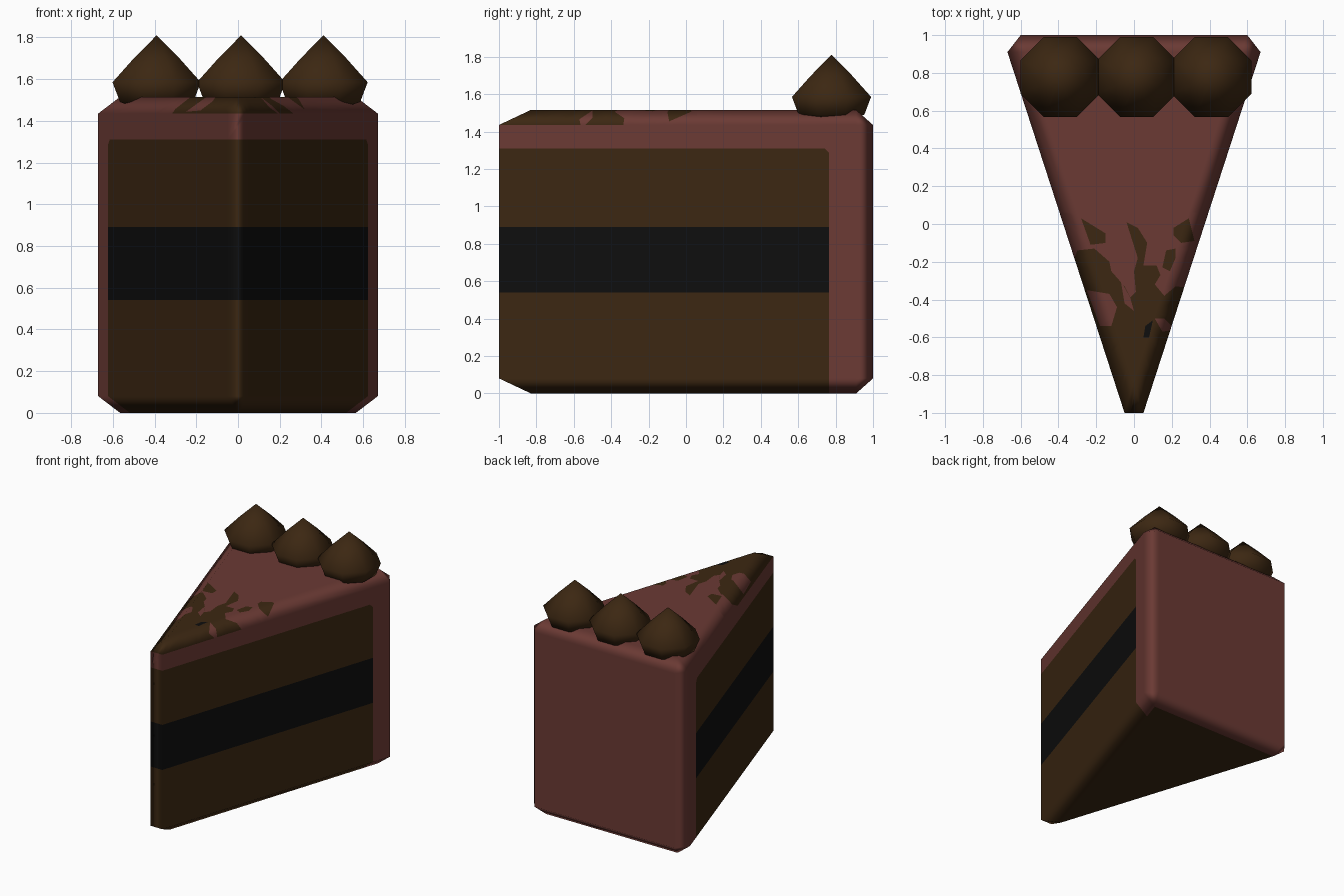
import bpy, bmesh, math
from mathutils import Vector

if "Cube" in bpy.data.objects:
    bpy.data.objects.remove(bpy.data.objects["Cube"])

def material(name, rgb):
    m = bpy.data.materials.new(name)
    m.diffuse_color = (*rgb, 1)
    m.use_nodes = True
    m.node_tree.nodes["Principled BSDF"].inputs["Base Color"].default_value = m.diffuse_color
    return m

FROSTING = material("frosting_pink_brown", (0.147, 0.0423, 0.0343))
SPONGE = material("sponge_brown", (0.045, 0.0203, 0.006))
FILLING = material("filling_black", (0.0044, 0.0044, 0.0044))

TOP, RIM, LOW = 1.515, 1.435, 0.08      # heights of the slice and its bevels
BACK = 0.765                            # where the back frosting starts

# Chocolate swirls on top, as outlines seen from above
SWIRLS = [
    [(-.30, -.14), (-.21, -.13), (-.13, -.20), (-.12, -.25), (-.05, -.33), (-.02, -.39),
     (.01, -.36), (0, -.25), (.02, -.18), (-.04, .01), (.02, -.02), (.07, -.10),
     (.05, -.22), (.12, -.22), (.14, -.27), (.11, -.32), (.16, -.38), (.22, -.33),
     (.31, -.34), (.20, -1.1), (-.20, -1.1), (-.36, -.30)],
    [(-.28, .03), (-.15, -.05), (-.15, -.10), (-.23, -.11)],
    [(.29, .03), (.21, -.02), (.21, -.06), (.25, -.10), (.32, -.09)],
    [(.17, -.14), (.22, -.13), (.22, -.18), (.19, -.25), (.15, -.23)],
]
GAPS = [
    [(-.25, -.35), (-.13, -.37), (-.09, -.44), (-.12, -.54), (-.18, -.54)],
    [(-.07, -.30), (-.02, -.39), (0, -.46), (-.05, -.42)],
    [(.11, -.50), (.16, -.50), (.22, -.56), (.15, -.57)],
]
SPECK = [[(.06, -.54), (.10, -.51), (.08, -.60), (.05, -.60)]]


def edges_of(poly):
    return zip(poly, poly[1:] + poly[:1])


def inside(p, polys):
    for poly in polys:
        hit = False
        for (ax, ay), (bx, by) in edges_of(poly):
            if (ay > p.y) != (by > p.y) and p.x < ax + (p.y - ay) * (bx - ax) / (by - ay):
                hit = not hit
        if hit:
            return True
    return False


def cut(bm, co, no, test=lambda c: True):
    faces = [f for f in bm.faces if test(f.calc_center_median())]
    geom = set(faces)
    for f in faces:
        geom.update(f.edges)
        geom.update(f.verts)
    bmesh.ops.bisect_plane(bm, geom=list(geom), dist=1e-5, plane_co=co,
                           plane_no=Vector(no).normalized())


def finish(bm, name, mats):
    me = bpy.data.meshes.new(name)
    bm.to_mesh(me)
    bm.free()
    for m in mats:
        me.materials.append(m)
    for p in me.polygons:
        p.use_smooth = True
    ob = bpy.data.objects.new(name, me)
    bpy.context.collection.objects.link(ob)
    return ob


# Slice: bevelled wedge made as the hull of four rings
bm = bmesh.new()
for s in (-1, 1):
    for z in (LOW, RIM):
        for x, y in ((.05, -1), (.67, .91), (.60, 1)):
            bm.verts.new((s * x, y, z))
    for z in (0, TOP):
        bm.verts.new((s * .565, .91, z))
for z in (0, TOP):
    bm.verts.new((0, -.83, z))
bmesh.ops.convex_hull(bm, input=bm.verts[:])
bmesh.ops.dissolve_limit(bm, angle_limit=math.radians(3), verts=bm.verts[:], edges=bm.edges[:])
bmesh.ops.recalc_face_normals(bm, faces=bm.faces[:])

# Cut the layers, the back frosting and its clipped corner
for z in (.54, .89, 1.31):
    cut(bm, (0, 0, z), (0, 0, 1))
cut(bm, (0, BACK, 0), (0, 1, 0))
cut(bm, (0, BACK, 1.285), (0, 1, 1), lambda c: c.y < BACK and .89 < c.z < 1.31)

# Cut the swirl outlines into the front part of the top
cut(bm, (0, .06, 0), (0, 1, 0), lambda c: c.z > RIM)
for poly in SWIRLS + GAPS + SPECK:
    for (ax, ay), (bx, by) in edges_of(poly):
        cut(bm, (ax, ay, 0), (by - ay, ax - bx, 0), lambda c: c.z > RIM + .001 and c.y < .06)

# Colour by place: 0 frosting, 1 sponge, 2 filling
for f in bm.faces:
    c = f.calc_center_median()
    if c.z < .001:
        f.material_index = 1
    elif c.z > RIM + .001:
        if inside(c, SPECK):
            f.material_index = 2
        elif inside(c, SWIRLS) and not inside(c, GAPS):
            f.material_index = 1
    elif c.y < BACK and c.z < 1.31 and c.y + c.z < BACK + 1.285:
        f.material_index = 2 if .54 < c.z < .89 else 1
cake = finish(bm, "cake_slice", [FROSTING, SPONGE, FILLING])


# Keep the big faces flat and let only the bevels shade round
def soft_normal(p):
    if p.y > .95:
        h = Vector((0, 1, 0))
    else:
        h = Vector((.951 * max(-1, min(1, p.x / .05)), -.309, 0))
    up = max(0, min(1, (p.z - RIM) / (TOP - RIM)))
    down = max(0, min(1, (LOW - p.z) / LOW))
    return (h * (1 - up - down) + Vector((0, 0, up - down))).normalized()


cake.data.normals_split_custom_set_from_vertices([soft_normal(v.co) for v in cake.data.vertices])

# Cream peaks: eight-sided drops along the back
for i, x in enumerate((-.39, .015, .41)):
    bm = bmesh.new()
    rings = []
    for r, z in ((.11, 1.465), (.19, 1.49), (.229, 1.585), (.118, 1.70)):
        rings.append([bm.verts.new((x + r * math.cos((k + .5) * math.pi / 4),
                                    .778 + r * math.sin((k + .5) * math.pi / 4), z))
                      for k in range(8)])
    tip = bm.verts.new((x, .778, 1.81))
    bm.faces.new(rings[0][::-1])
    for k in range(8):
        n = (k + 1) % 8
        for a, b in zip(rings, rings[1:]):
            bm.faces.new((a[k], a[n], b[n], b[k]))
        bm.faces.new((rings[-1][k], rings[-1][n], tip))
    finish(bm, f"cream_peak_{i + 1}", [SPONGE])
